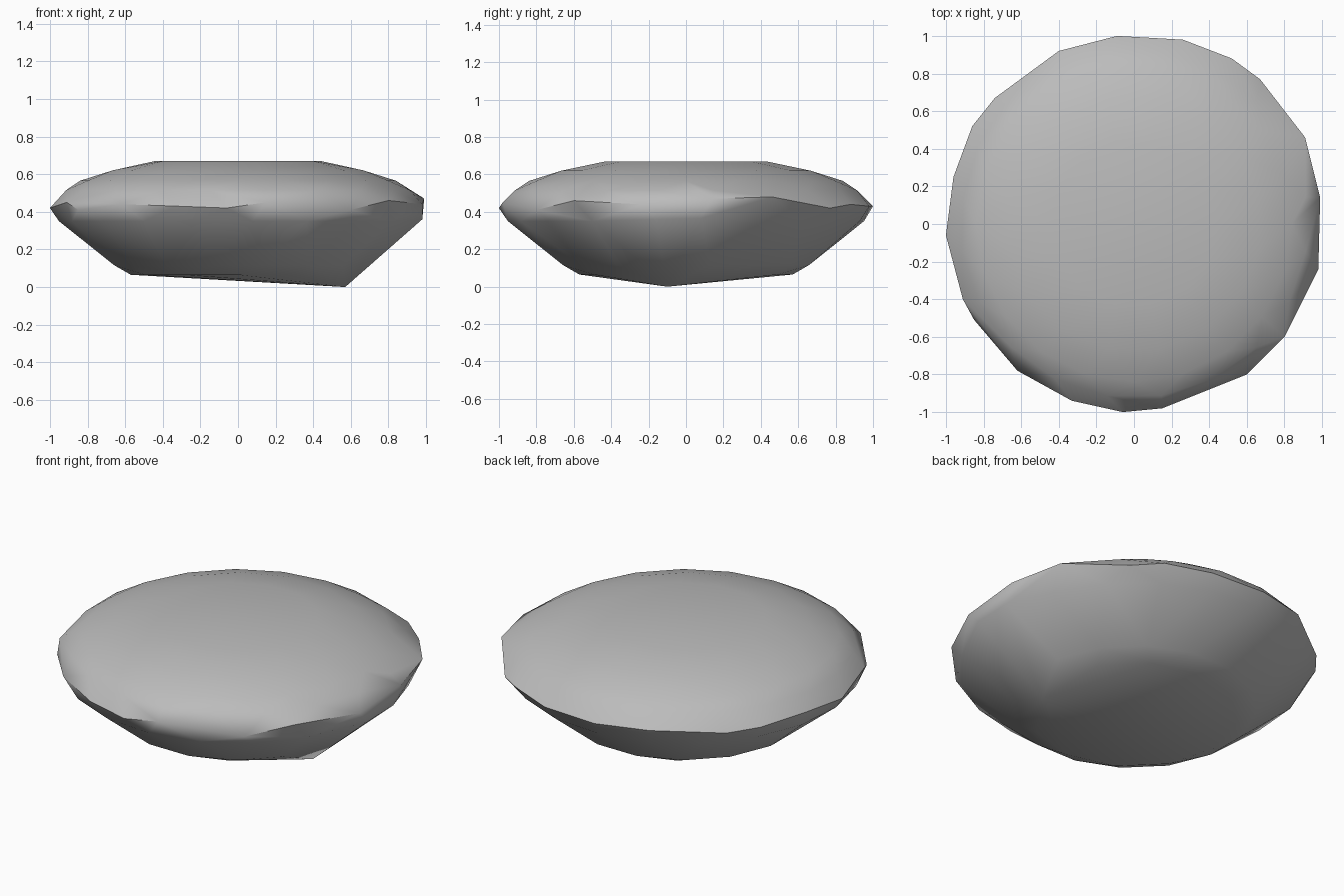
import bpy, bmesh, math

if "Cube" in bpy.data.objects:
    bpy.data.objects.remove(bpy.data.objects["Cube"], do_unlink=True)

# Stone grey
stone = bpy.data.materials.new("stone grey")
stone.use_nodes = True
grey = (0.5, 0.5, 0.5, 1)
stone.diffuse_color = grey
stone.node_tree.nodes["Principled BSDF"].inputs["Base Color"].default_value = grey

# Uneven rim of the pebble, counter-clockwise from the left side
rim = [(0.99, 0.14, 0.47), (0.91, 0.46, 0.48), (0.67, 0.77, 0.42), (0.52, 0.88, 0.44),
       (0.26, 0.98, 0.43), (-0.09, 1, 0.43), (-0.4, 0.92, 0.44), (-0.74, 0.67, 0.42),
       (-0.86, 0.52, 0.43), (-0.96, 0.25, 0.44), (-1, -0.06, 0.42), (-0.91, -0.4, 0.45),
       (-0.85, -0.51, 0.41), (-0.62, -0.78, 0.44), (-0.33, -0.94, 0.43), (-0.06, -1, 0.42),
       (0.15, -0.98, 0.45), (0.6, -0.8, 0.41), (0.8, -0.6, 0.46), (0.98, -0.24, 0.44)]


def ring(radius, z, sides, turn=0.0):
    """Points of a level regular ring."""
    step = math.tau / sides
    return [(radius * math.cos((i + turn) * step), radius * math.sin((i + turn) * step), z)
            for i in range(sides)]


# Layers from the underside to the flat top, with the low pointed corner
points = list(rim)
points += [(0.57, -0.1, 0), (0.98, -0.16, 0.36), (0.98, 0.08, 0.365)]
points += ring(0.57, 0.065, 12) + ring(0.67, 0.115, 16, 0.5)
points += ring(0.955, 0.35, 20, 0.25)
points += ring(0.925, 0.515, 20, 0.5) + ring(0.84, 0.565, 20)
points += ring(0.68, 0.62, 16, 0.5) + ring(0.44, 0.67, 14)

# Wrap the layers into one faceted skin
bm = bmesh.new()
for p in points:
    bm.verts.new(p)
bmesh.ops.convex_hull(bm, input=bm.verts[:])
bmesh.ops.delete(bm, geom=[v for v in bm.verts if not v.link_faces], context='VERTS')
bmesh.ops.recalc_face_normals(bm, faces=bm.faces[:])
mesh = bpy.data.meshes.new("flat_stone")
bm.to_mesh(mesh)
bm.free()
mesh.materials.append(stone)

pebble = bpy.data.objects.new("flat_stone", mesh)
bpy.context.collection.objects.link(pebble)
bpy.context.view_layer.objects.active = pebble
pebble.select_set(True)
bpy.ops.object.shade_smooth_by_angle(angle=math.radians(50))
